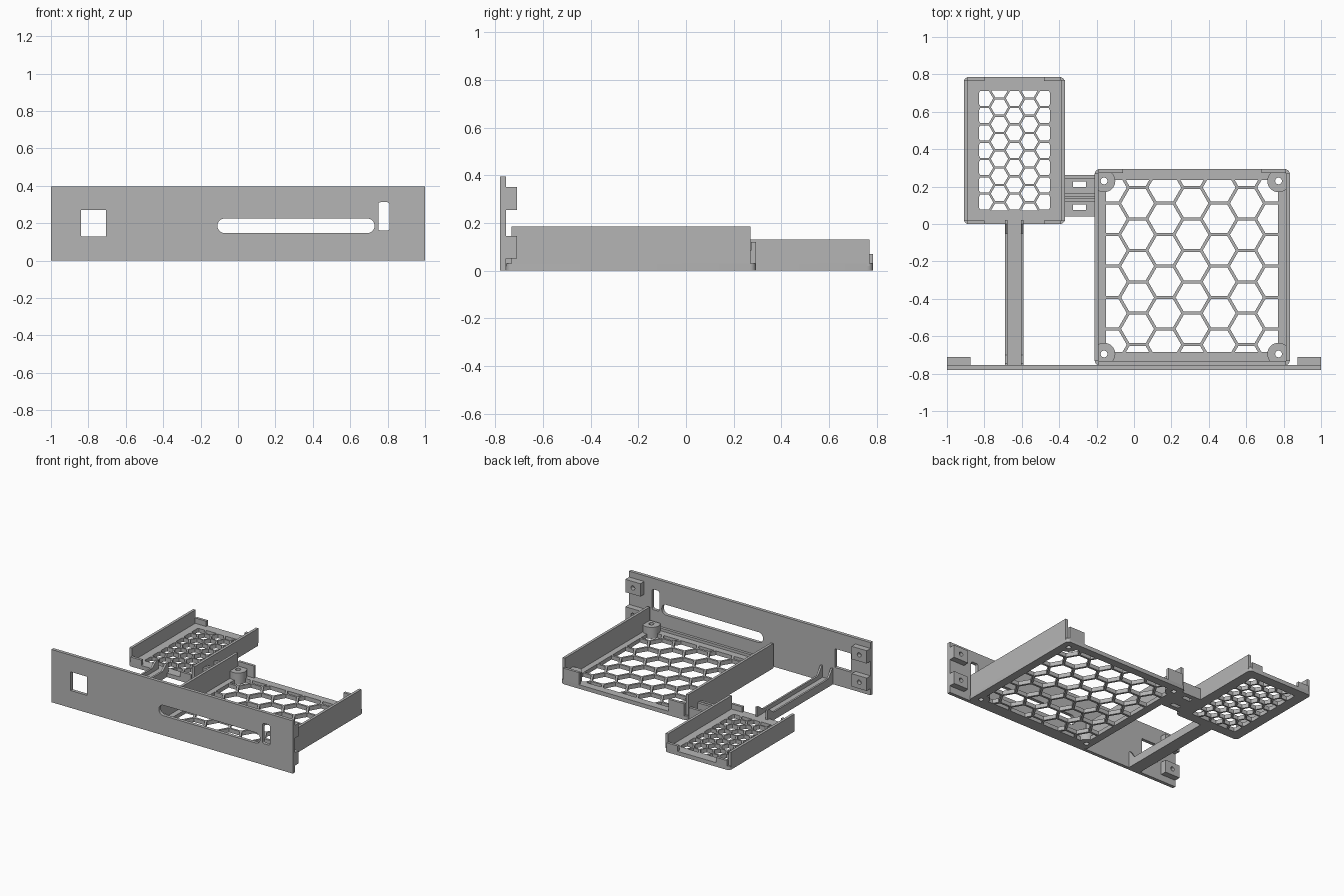
import bpy, bmesh, math
from mathutils import Matrix, Vector

cube = bpy.data.objects.get("Cube")
if cube:
    bpy.data.objects.remove(cube, do_unlink=True)

grey = bpy.data.materials.new("plain grey")
grey.use_nodes = True
GREY = (0.46, 0.46, 0.46, 1)
grey.diffuse_color = GREY
grey.node_tree.nodes["Principled BSDF"].inputs["Base Color"].default_value = GREY


def finish(name, bm):
    bmesh.ops.recalc_face_normals(bm, faces=bm.faces)
    mesh = bpy.data.meshes.new(name)
    bm.to_mesh(mesh)
    bm.free()
    mesh.materials.append(grey)
    ob = bpy.data.objects.new(name, mesh)
    bpy.context.collection.objects.link(ob)
    return ob


def add_prism(bm, points, low, high):
    """Extrude a flat outline of (x, y) points from low to high."""
    face = bm.faces.new([bm.verts.new((x, y, low)) for x, y in points])
    new = bmesh.ops.extrude_face_region(bm, geom=[face])["geom"]
    verts = [v for v in new if isinstance(v, bmesh.types.BMVert)]
    bmesh.ops.translate(bm, verts=verts, vec=(0, 0, high - low))


def prism(name, points, low, high):
    bm = bmesh.new()
    add_prism(bm, points, low, high)
    return finish(name, bm)


def rounded(x0, x1, y0, y1, r, steps=5):
    pts = []
    corners = ((x1 - r, y1 - r), (x0 + r, y1 - r), (x0 + r, y0 + r), (x1 - r, y0 + r))
    for i, (cx, cy) in enumerate(corners):
        for k in range(steps + 1):
            a = math.pi / 2 * (i + k / steps)
            pts.append((cx + r * math.cos(a), cy + r * math.sin(a)))
    return pts


def box(name, x0, x1, y0, y1, z0, z1):
    return prism(name, [(x0, y0), (x1, y0), (x1, y1), (x0, y1)], z0, z1)


def circle(cx, cy, r, n=24):
    return [(cx + r * math.cos(2 * math.pi * i / n), cy + r * math.sin(2 * math.pi * i / n))
            for i in range(n)]


def stand_up(ob):
    """Turn a prism drawn in x, z upright so its depth runs along y."""
    ob.data.transform(Matrix.Rotation(math.pi / 2, 4, "X"))
    return ob


def cut(ob, cutter, operation="DIFFERENCE"):
    cutter.hide_render = True
    mod = ob.modifiers.new("cut", "BOOLEAN")
    mod.operation, mod.object, mod.solver = operation, cutter, "EXACT"
    bpy.context.view_layer.objects.active = ob
    bpy.ops.object.modifier_apply(modifier=mod.name)
    bpy.data.objects.remove(cutter, do_unlink=True)


def honeycomb(x0, x1, y0, y1, pitch, rib, shift=0):
    """Hexagonal cutters trimmed to a rectangular window."""
    bm = bmesh.new()
    step, r = pitch * math.sqrt(3) / 2, (pitch - rib) / math.sqrt(3)
    cx, cy = (x0 + x1) / 2 + shift * step, (y0 + y1) / 2
    for i in range(-6, 7):
        for j in range(-6, 7):
            x, y = cx + i * step, cy + (j + (i % 2) / 2) * pitch
            if x0 - r < x < x1 + r and y0 - pitch / 2 < y < y1 + pitch / 2:
                add_prism(bm, circle(x, y, r, 6), -0.1, 0.1)
    cutter = finish("honeycomb_cutter", bm)
    cut(cutter, box("window", x0, x1, y0, y1, -0.05, 0.05), "INTERSECT")
    return cutter


# Front panel with its three openings
FRONT, BACK = -0.78, -0.755
panel = stand_up(box("front_panel", -1, 1, 0, 0.395, -BACK, -FRONT))
for outline in (rounded(-0.84, -0.705, 0.13, 0.27, 0.002),
                rounded(-0.11, 0.73, 0.147, 0.225, 0.0385, 8),
                rounded(0.75, 0.81, 0.16, 0.312, 0.012)):
    cut(panel, stand_up(prism("opening", outline, 0.7, 0.85)))

# Mounting lugs behind the panel ends
for side, x0 in (("left", 0.875), ("right", -1)):
    for level, z0 in (("lower", 0.05), ("upper", 0.255)):
        lug = box(f"{side}_{level}_lug", x0, x0 + 0.125, BACK - 0.002, -0.71, z0, z0 + 0.096)
        cut(lug, stand_up(prism("hole", circle(x0 + 0.0625, z0 + 0.048, 0.016), 0.69, 0.74)))


def tray(name, x0, x1, y0, y1, height, inset, tab_x, tab_z, window, pitch, rib, shift=0):
    """Honeycomb floor, two side walls and corner tabs at the open end."""
    floor = prism(name + "_floor", rounded(x0, x1, y0, y1, 0.025), 0, 0.03)
    cut(floor, honeycomb(*window, pitch, rib, shift))
    t = 0.02
    for side, a in (("left", x1 - t), ("right", x0)):
        box(f"{name}_{side}_wall", a, a + t, y0 + inset, y1 - inset, 0.02, height)
        b = x1 - t - tab_x if side == "left" else x0 + t
        box(f"{name}_{side}_back_tab", b, b + tab_x, y1 - t, y1, 0.02, tab_z)
    return floor


# Large tray with screw posts
large = tray("large_tray", -0.21, 0.833, BACK, 0.293, 0.185, 0.022, 0.13, 0.12,
             (-0.15, 0.77, -0.685, 0.235), 0.168, 0.016)
box("large_tray_front_lip", -0.19, 0.813, BACK, -0.735, 0.02, 0.05)
for x, sx in ((-0.16, "right"), (0.773, "left")):
    for y, sy in ((0.23, "back"), (-0.695, "front")):
        hole = circle(x, y, 0.018)
        post = prism(f"{sy}_{sx}_post", circle(x, y, 0.06, 32), 0, 0.085)
        cut(post, prism("hole", hole, -0.1, 0.2))
        cut(post, box("trim", -0.19, 0.813, -0.735, 0.273, -0.1, 0.2), "INTERSECT")
        cut(large, prism("hole", hole, -0.1, 0.2))

# Small tray, closed at both ends by corner tabs
tray("small_tray", -0.91, -0.37, 0, 0.785, 0.13, 0.015, 0.09, 0.07,
     (-0.83, -0.448, 0.073, 0.715), 0.0925, 0.012)
for side, x0 in (("left", -0.48), ("right", -0.89)):
    box(f"small_tray_{side}_front_tab", x0, x0 + 0.09, 0, 0.02, 0.02, 0.07)

# Slotted bridge joining the trays
bridge = box("bridge_plate", -0.38, -0.2, 0.04, 0.262, 0, 0.03)
for y in (0.075, 0.197):
    cut(bridge, box("slot", -0.327, -0.257, y, y + 0.03, -0.1, 0.1))
for i, y in enumerate((0.242, 0.145, 0.117)):
    box(f"bridge_rib_{i + 1}", -0.38, -0.2, y, y + 0.02, 0.02, 0.085)

# Channel beam from the panel to the small tray, with gusseted ribs
box("beam_floor", -0.69, -0.59, BACK - 0.002, 0.01, 0, 0.03)
for side, x0 in (("left", -0.604), ("right", -0.69)):
    profile = [(BACK - 0.002, 0.01), (0.022, 0.01), (0.022, 0.1), (0.0, 0.1), (-0.05, 0.06),
               (-0.7, 0.06), (BACK + 0.01, 0.12), (BACK - 0.002, 0.12)]
    rib = prism(f"beam_{side}_rib", profile, x0, x0 + 0.014)
    rib.data.transform(Matrix(((0, 0, 1, 0), (1, 0, 0, 0), (0, 1, 0, 0), (0, 0, 0, 1))))

# Crisp edges with smooth rounded corners
bpy.ops.object.select_all(action="DESELECT")
for ob in bpy.context.collection.objects:
    if ob.type == "MESH":
        ob.select_set(True)
        bpy.context.view_layer.objects.active = ob
bpy.ops.object.shade_smooth_by_angle(angle=math.radians(30))
